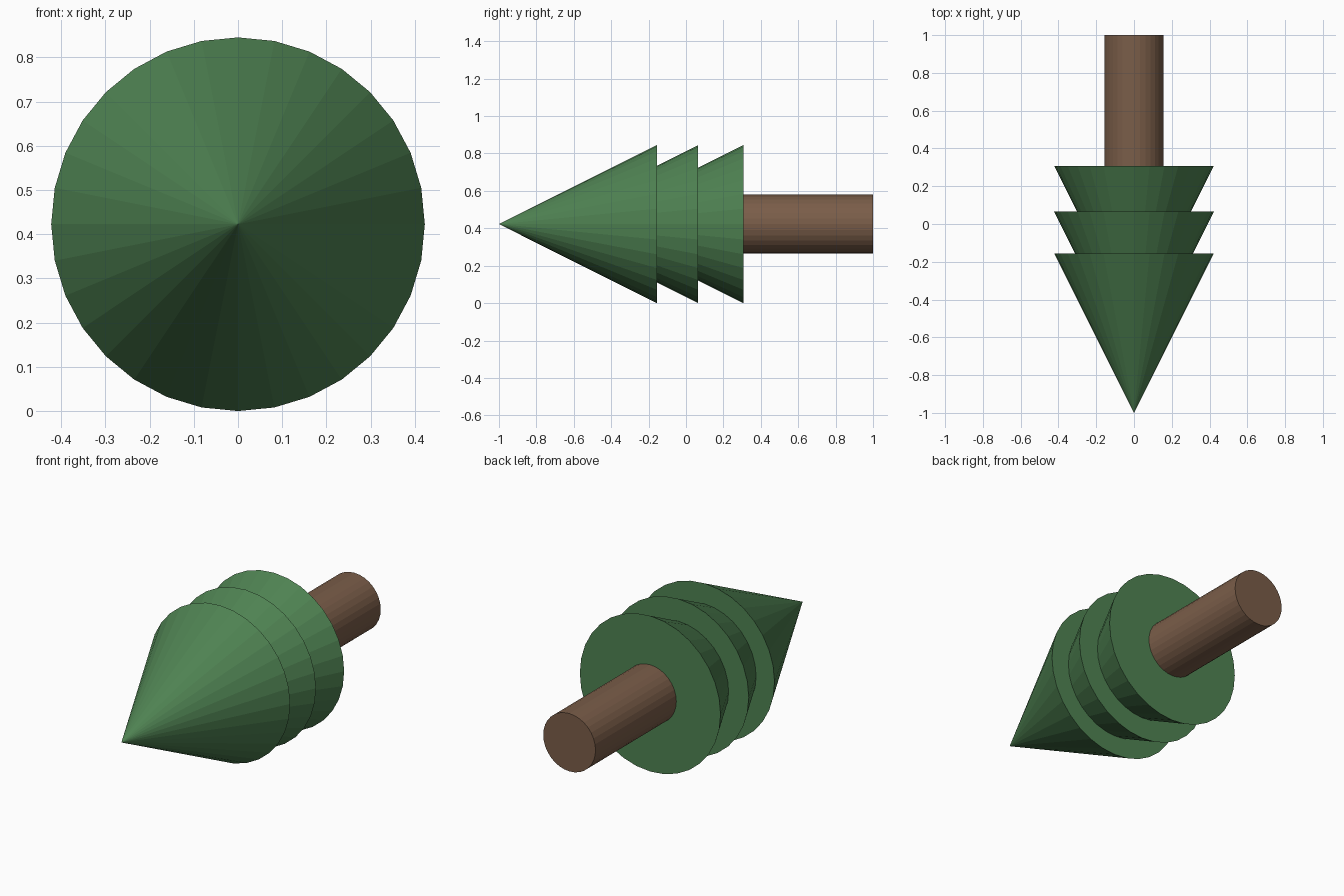
import bpy, math

if "Cube" in bpy.data.objects:
    bpy.data.objects.remove(bpy.data.objects["Cube"])

SIDES = 32
RADIUS = 0.4225        # tier radius, also height of the axis above ground
TIER_LENGTH = 0.844
TRUNK_RADIUS = 0.157


def material(name, rgb):
    m = bpy.data.materials.new(name)
    m.diffuse_color = (*rgb, 1.0)
    m.use_nodes = True
    m.node_tree.nodes["Principled BSDF"].inputs["Base Color"].default_value = m.diffuse_color
    return m


def lying_cone(name, y_tip, y_base, r_tip, r_base, mat):
    """Cone or cylinder along y, from y_tip (front) to y_base (back)."""
    bpy.ops.mesh.primitive_cone_add(
        vertices=SIDES, radius1=r_base, radius2=r_tip, depth=y_base - y_tip,
        location=(0, (y_tip + y_base) / 2, RADIUS),
        rotation=(math.radians(90), 0, 0))
    obj = bpy.context.object
    obj.name = name
    obj.data.materials.append(mat)
    return obj


leaf_green = material("leaf green", (0.078, 0.225, 0.085))
bark_brown = material("bark brown", (0.195, 0.110, 0.066))

# Three equal foliage tiers, nested along the axis
for name, y_base in (("top_tier", -0.156), ("middle_tier", 0.065), ("bottom_tier", 0.307)):
    lying_cone(name, y_base - TIER_LENGTH, y_base, 0.0, RADIUS, leaf_green)

# Trunk
lying_cone("trunk", 0.30, 1.0, TRUNK_RADIUS, TRUNK_RADIUS, bark_brown)
